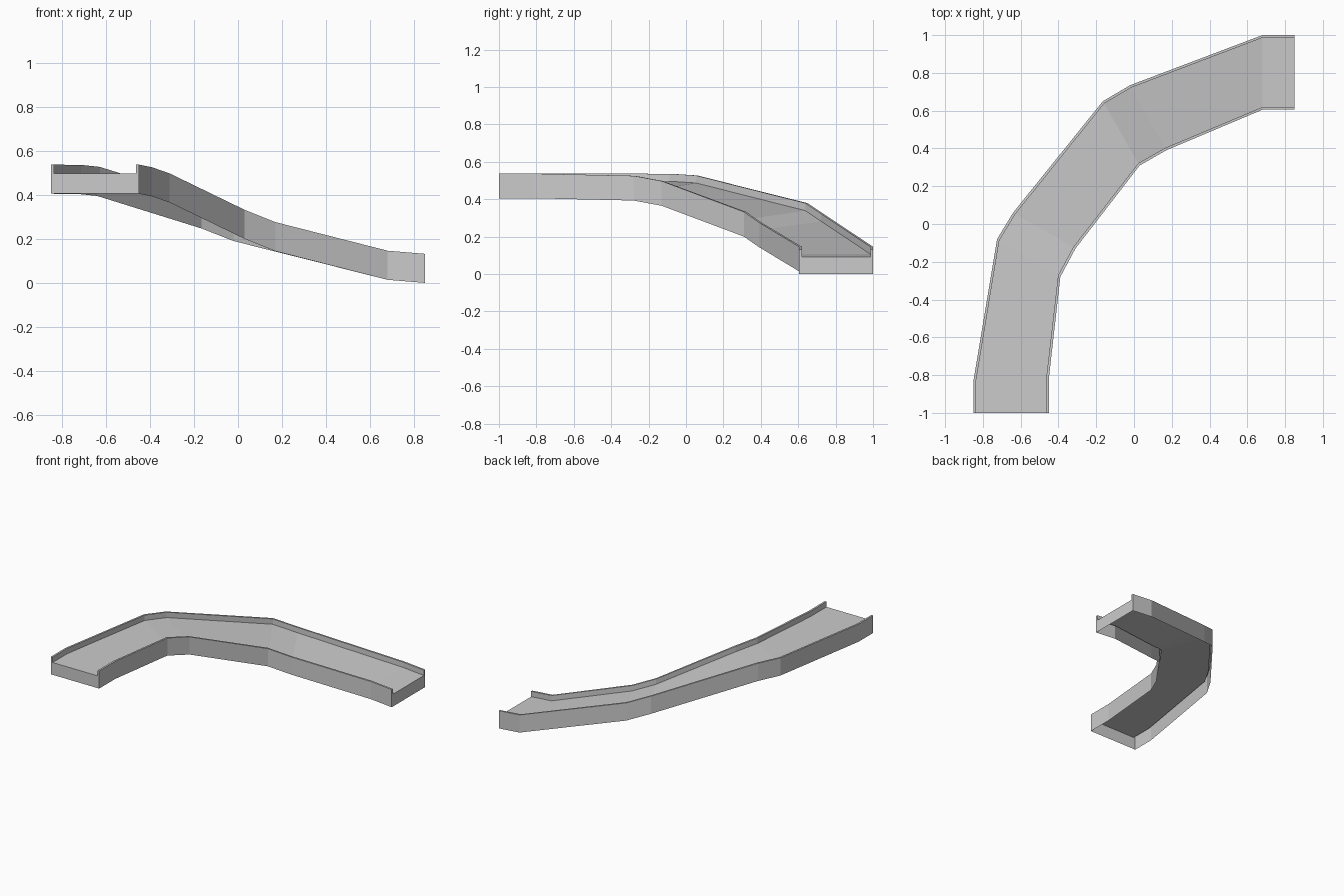
import bpy, bmesh
from mathutils import Vector

if "Cube" in bpy.data.objects:
    bpy.data.objects.remove(bpy.data.objects["Cube"])

# Base-edge points of the outer and inner side of the bend, station by station
OUTER = [(-.85, -1, .405), (-.85, -.83, .405), (-.725, -.08, .404), (-.64, .06, .395),
         (-.165, .65, .247), (-.02, .735, .19), (.68, 1, .014), (.85, 1, 0)]
INNER = [(-.45, -1, .405), (-.45, -.81, .405), (-.39, -.28, .393), (-.31, -.13, .365),
         (.03, .31, .2), (.17, .39, .144), (.68, .605, .014), (.85, .605, 0)]
RIM, FLOOR, WALL = .132, .092, .014


def side(base, other):
    """Base, rim outside, rim inside and floor corner of one side wall."""
    base, other = Vector(base), Vector(other)
    inward = other - base
    inward.z = 0
    inset = base + inward.normalized() * WALL
    up = Vector((0, 0, 1))
    return [base, base + up * RIM, inset + up * RIM, inset + up * FLOOR]


bm = bmesh.new()
rings = [[bm.verts.new(p) for p in side(o, i) + side(i, o)[::-1]]
         for o, i in zip(OUTER, INNER)]

# Walls, rims and floor; the underside stays open
for a, b in zip(rings, rings[1:]):
    for k in range(7):
        bm.faces.new((a[k], b[k], b[k + 1], a[k + 1]))

# End plates
bm.faces.new(rings[0])
bm.faces.new(rings[-1][::-1])
bmesh.ops.recalc_face_normals(bm, faces=bm.faces)

# Make sure the floor faces upward
bm.normal_update()
floor = next(f for f in bm.faces if rings[0][3] in f.verts and rings[0][4] in f.verts
             and rings[1][3] in f.verts)
if floor.normal.z < 0:
    bmesh.ops.reverse_faces(bm, faces=bm.faces)

mesh = bpy.data.meshes.new("curved_chute")
bm.to_mesh(mesh)
bm.free()
bpy.context.collection.objects.link(bpy.data.objects.new("curved_chute", mesh))
